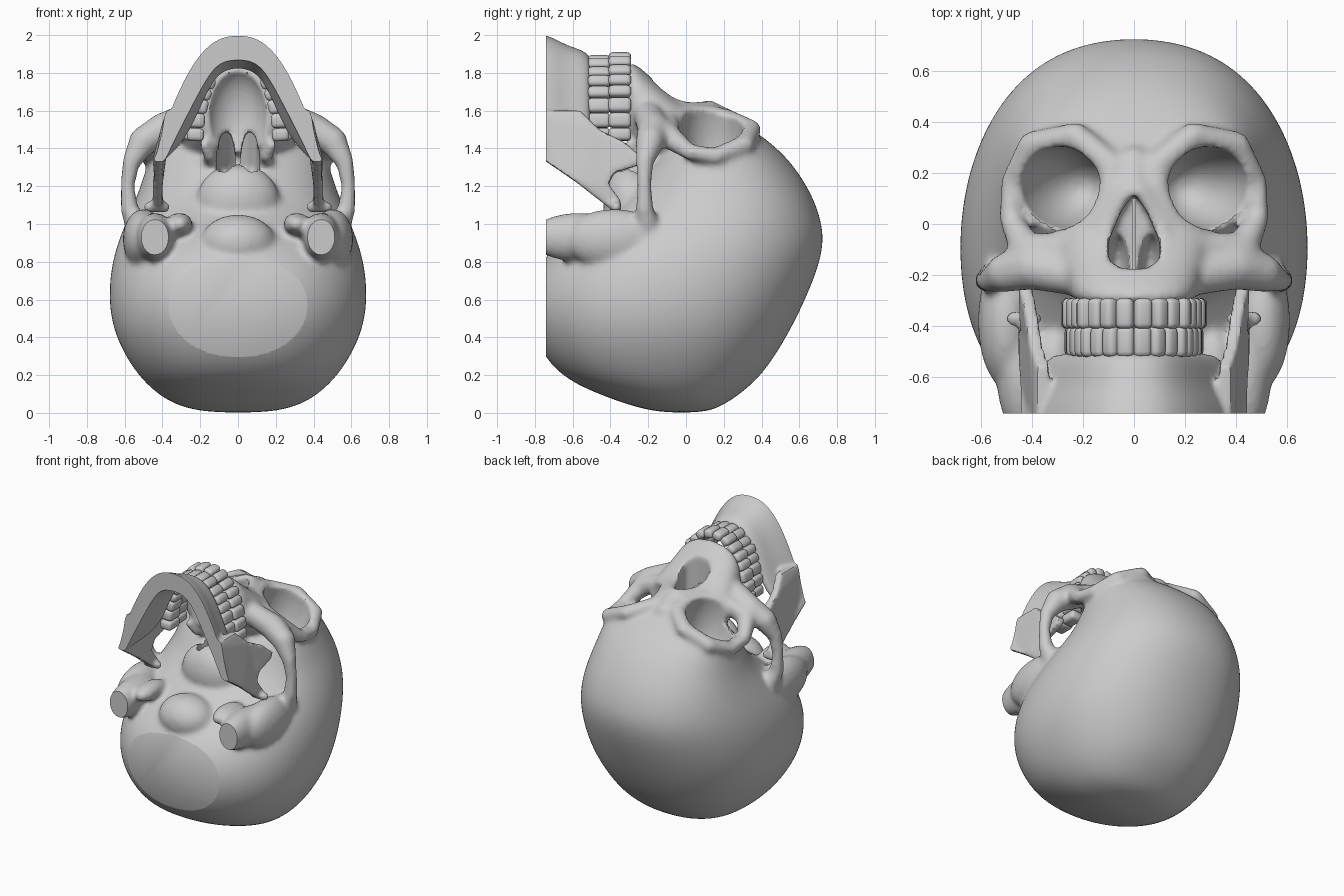
import bpy, bmesh, math
from mathutils import Vector, Matrix

if "Cube" in bpy.data.objects:
    bpy.data.objects.remove(bpy.data.objects["Cube"])

bone = bpy.data.materials.new("bone grey")
bone.use_nodes = True
bone.diffuse_color = (0.6, 0.6, 0.6, 1)
bone.node_tree.nodes["Principled BSDF"].inputs["Base Color"].default_value = (0.6, 0.6, 0.6, 1)
V = Vector


def finish(bm, name):
    bmesh.ops.recalc_face_normals(bm, faces=bm.faces)
    me = bpy.data.meshes.new(name)
    bm.to_mesh(me)
    bm.free()
    me.materials.append(bone)
    ob = bpy.data.objects.new(name, me)
    bpy.context.collection.objects.link(ob)
    return ob


def select(obs):
    bpy.ops.object.select_all(action='DESELECT')
    for o in obs:
        o.select_set(True)
    bpy.context.view_layer.objects.active = obs[0]


def apply(ob, kind, **settings):
    m = ob.modifiers.new(kind, kind)
    for k, v in settings.items():
        setattr(m, k, v)
    select([ob])
    bpy.ops.object.modifier_apply(modifier=m.name)


def loft(rings, name, levels=2):
    bm = bmesh.new()
    loops = [[bm.verts.new(p) for p in r] for r in rings]
    n = len(loops[0])
    for a, b in zip(loops, loops[1:]):
        for i in range(n):
            bm.faces.new((a[i], a[(i + 1) % n], b[(i + 1) % n], b[i]))
    bm.faces.new(loops[0])
    bm.faces.new(loops[-1])
    ob = finish(bm, name)
    if levels:
        apply(ob, 'SUBSURF', levels=levels)
    return ob


def oval(w, lo, hi, power=2.2, n=24):
    """Superellipse points (x, t), t running from lo to hi."""
    pts = []
    for i in range(n):
        a = math.tau * i / n
        c, s = math.cos(a), math.sin(a)
        pts.append((w * math.copysign(abs(c) ** (2 / power), c),
                    (lo + hi) / 2 + (hi - lo) / 2 * math.copysign(abs(s) ** (2 / power), s)))
    return pts


def ellipsoid(name, centre, radii, tilt=0):
    bm = bmesh.new()
    m = Matrix.Translation(centre) @ Matrix.Rotation(tilt, 4, 'Y') @ Matrix.Diagonal((*radii, 1))
    bmesh.ops.create_uvsphere(bm, u_segments=32, v_segments=20, radius=1, matrix=m)
    return finish(bm, name)


def strand(name, pts, side=1):
    """Rounded strut through (x, y, z, radius) points."""
    bm = bmesh.new()
    for p, q in zip(pts, pts[1:]):
        p, q = Vector(p), Vector(q)
        steps = max(2, int((q - p).length / 0.02))
        for i in range(steps + 1):
            x, y, z, r = p.lerp(q, i / steps)
            bmesh.ops.create_icosphere(bm, subdivisions=2, radius=r,
                                       matrix=Matrix.Translation((x * side, y, z)))
    return finish(bm, name)


def prism(name, outline, axis, lo, hi):
    """Extrude a 2D outline along x or z."""
    put = (lambda a, b, h: (h, a, b)) if axis == 'x' else (lambda a, b, h: (a, b, h))
    return loft([[put(a, b, h) for a, b in outline] for h in (lo, hi)], name, 0)


def fuse(parts, name, voxel, cutters=()):
    """Merge parts into one bone, carve it, soften it and trim the base flat."""
    select(parts)
    bpy.ops.object.join()
    ob = parts[0]
    ob.name = ob.data.name = name
    apply(ob, 'REMESH', mode='VOXEL', voxel_size=voxel)
    apply(ob, 'SMOOTH', factor=0.5, iterations=5)
    trim = prism("trim", [(-2, -2), (2, -2), (2, -0.74), (-2, -0.74)], 'z', -1, 3)
    for c in list(cutters):
        apply(ob, 'BOOLEAN', operation='DIFFERENCE', solver='MANIFOLD', object=c)
        bpy.data.objects.remove(c)
    if cutters:
        apply(ob, 'REMESH', mode='VOXEL', voxel_size=voxel)
        apply(ob, 'SMOOTH', factor=0.5, iterations=3)
    apply(ob, 'BOOLEAN', operation='DIFFERENCE', solver='MANIFOLD', object=trim)
    bpy.data.objects.remove(trim)
    ob.data.materials.clear()
    ob.data.materials.append(bone)
    select([ob])
    bpy.ops.object.shade_smooth_by_angle(angle=math.radians(40))
    return ob


# Braincase: (z, low y, high y, half width), back of head to brow
case = [(0, -.14, .1, .17), (.04, -.3, .2, .33), (.1, -.47, .29, .43), (.2, -.69, .41, .54),
        (.4, -.82, .54, .66), (.6, -.86, .64, .695), (.8, -.79, .72, .675), (.95, -.6, .74, .625),
        (1.1, -.36, .695, .56), (1.2, -.28, .645, .52), (1.33, -.2, .56, .48),
        (1.45, -.05, .43, .44), (1.53, .05, .3, .33), (1.58, .1, .21, .15)]
parts = [loft([[(x, y, z) for x, y in oval(w, lo, hi)] for z, lo, hi, w in case], "braincase")]

# Upper jaw: (y, half width, back z, front z)
jaw = [(-.33, .24, 1.42, 1.88), (-.25, .255, 1.38, 1.84), (-.17, .28, 1.35, 1.76),
       (-.05, .32, 1.3, 1.66), (.06, .28, 1.25, 1.61), (.2, .2, 1.2, 1.58)]
parts.append(loft([[(x, y, z) for x, z in oval(w, lo, hi, 2.4)] for y, w, lo, hi in jaw], "upper_jaw"))

# Nose bridge, front spine and skull base
parts += [strand("nose_bridge", [(0, .24, 1.53, .07), (0, .12, 1.61, .05)]),
          strand("nose_spine", [(0, -.23, 1.74, .05), (0, -.18, 1.735, .02)]),
          ellipsoid("neck_joint", (0, -.58, .9), (.2, .165, .15)),
          ellipsoid("base_ridge", (0, -.3, 1.12), (.22, .14, .2))]
cutters = []
for s in (1, -1):
    parts += [
        strand("orbit_rim", [(.08, .22, 1.55, .06), (.23, .345, 1.5, .055), (.4, .31, 1.42, .055),
                             (.48, .16, 1.36, .045), (.485, .02, 1.38, .045), (.42, -.1, 1.47, .07),
                             (.27, -.09, 1.54, .06), (.14, .02, 1.59, .045), (.09, .14, 1.58, .05),
                             (.08, .22, 1.55, .06)], s),
        strand("nose_edge", [(.03, .13, 1.62, .035), (.1, 0, 1.61, .04), (.13, -.12, 1.64, .045)], s),
        strand("cheek_bone", [(.26, -.2, 1.57, .08), (.4, -.17, 1.5, .09), (.5, -.19, 1.44, .08),
                              (.565, -.22, 1.33, .05), (.585, -.22, 1.2, .04), (.575, -.22, 1.08, .05),
                              (.53, -.2, .98, .07)], s),
        ellipsoid("mastoid", (s * .44, -.56, .93), (.1, .27, .13)),
        ellipsoid("ear_region", (s * .5, -.38, .92), (.11, .26, .16)),
        ellipsoid("joint_knob", (s * .31, -.56, 1.0), (.07, .15, .06)),
        strand("wing_plate", [(.15, -.05, 1.3, .05), (.15, -.26, 1.36, .035), (.18, -.3, 1.42, .03)], s)]
    cutters += [ellipsoid("orbit", (s * .29, .14, 1.5), (.175, .163, .36), s * .3),
                ellipsoid("airway", (s * .065, -.2, 1.32), (.05, .17, .17))]

# Pear shaped nose opening and vaulted palate
pear = [(0, .12), (.05, .05), (.1, -.07), (.1, -.14), (.05, -.175)]
pear += [(-x, y) for x, y in reversed(pear[1:])]
cutters += [prism("nose_opening", pear, 'z', 1.28, 1.95),
            ellipsoid("palate", (0, -.36, 1.56), (.16, .15, .26))]
fuse(parts, "skull", 0.015, cutters)
prism("nasal_septum", [(-.008, -.18), (.008, -.18), (.008, .1), (-.008, .1)], 'z', 1.2, 1.58)

# Lower jaw body swept round the arch, half outlines given as (x, z)
out_low = [(0, 2.02), (.13, 2.0), (.255, 1.86), (.35, 1.66), (.43, 1.46), (.46, 1.31)]
in_low = [(0, 1.88), (.1, 1.87), (.17, 1.78), (.26, 1.61), (.36, 1.42), (.41, 1.29)]
out_top = [(0, 1.92), (.1, 1.9), (.18, 1.81), (.25, 1.66), (.3, 1.53), (.37, 1.4)]
in_top = [(0, 1.81), (.08, 1.79), (.13, 1.73), (.18, 1.62), (.23, 1.5), (.33, 1.38)]
rows = [(out_low, out_top, 0, -.9), (out_low, out_top, .05, -.73), (out_low, out_top, .75, -.63),
        (out_low, out_top, 1, -.5), (in_low, in_top, 1, -.5), (in_low, in_top, .5, -.65),
        (in_low, in_top, 0, -.74), (in_low, in_top, 0, -.9)]
rings = []
for k in range(-5, 6):
    ring = []
    for low, top, f, y in rows:
        x, z = V(low[abs(k)]).lerp(V(top[abs(k)]), f)
        ring.append((math.copysign(x, k), y, z))
    rings.append(ring)
parts = [loft(rings, "jaw_body")]

# Upright jaw branches with coronoid point, notch and condyle
branch = [(-.9, 1.45), (-.74, 1.33), (-.58, 1.22), (-.4, 1.08), (-.34, 1.08), (-.35, 1.13), (-.41, 1.21),
          (-.38, 1.27), (-.25, 1.31), (-.23, 1.35), (-.32, 1.43), (-.46, 1.5), (-.56, 1.6), (-.9, 1.6)]
for s in (1, -1):
    p = prism("jaw_branch", branch, 'x', -.026, .026)
    for v in p.data.vertices:
        v.co.x = s * (v.co.x + .425 - max(0, v.co.z - 1.38) * .33)
    parts += [p, strand("condyle", [(.39, -.37, 1.09, .03), (.47, -.37, 1.09, .03)], s)]
fuse(parts, "lower_jaw", 0.013)


# Teeth spaced along the dental arch, growing wider towards the molars
def teeth(name, y, inset, height):
    arch = [V(p) for p in ((0, 1.885), (.09, 1.865), (.165, 1.79), (.21, 1.67), (.235, 1.55), (.245, 1.4))]
    bm = bmesh.new()
    pos = 0
    for i in range(8):
        width = (.072, .066, .066, .062, .064, .08, .08, .07)[i]
        d = pos + width / 2
        pos += width
        for a, b in zip(arch, arch[1:]):
            if d <= (b - a).length:
                break
            d -= (b - a).length
        t = (b - a).normalized()
        c = a + t * d + V((t.y, -t.x)) * inset
        depth = .06 if i < 3 else .09
        for s in (1, -1):
            turn = Matrix.Rotation(-s * math.atan2(t.y, t.x), 4, 'Y')
            m = Matrix.Translation((s * c.x, y, c.y)) @ turn @ Matrix.Diagonal((width * .97, height, depth, 1))
            bmesh.ops.create_cube(bm, size=1, matrix=m)
    ob = finish(bm, name)
    apply(ob, 'BEVEL', width=.022, segments=3)
    select([ob])
    bpy.ops.object.shade_smooth_by_angle(angle=math.radians(60))


teeth("upper_teeth", -.35, 0, .12)
teeth("lower_teeth", -.46, .015, .12)
